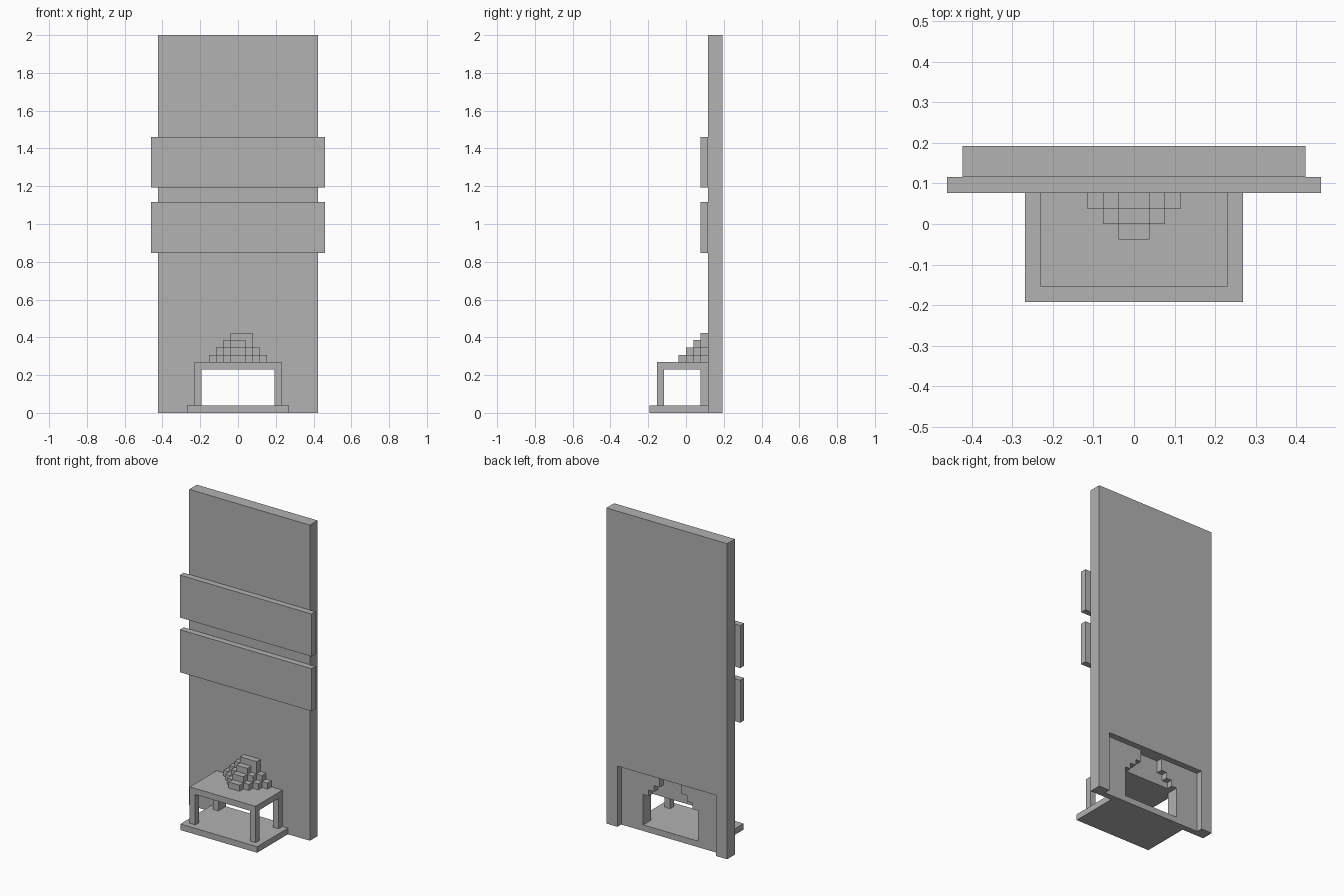
import bpy, bmesh

cube = bpy.data.objects.get("Cube")
if cube:
    bpy.data.objects.remove(cube, do_unlink=True)

U = 2 / 52  # one block; all sizes below are in blocks

stone = bpy.data.materials.new("grey_stone")
stone.use_nodes = True
grey = (0.445, 0.445, 0.445, 1)
stone.diffuse_color = grey
stone.node_tree.nodes["Principled BSDF"].inputs["Base Color"].default_value = grey


def prism(name, outline, axis, start, end):
    """Extrude an outline along z (outline in x, y) or y (outline in x, z)."""
    bm = bmesh.new()
    place = (lambda a, b, t: (a * U, b * U, t * U)) if axis == "z" else \
            (lambda a, b, t: (a * U, t * U, b * U))
    face = bm.faces.new([bm.verts.new(place(a, b, start)) for a, b in outline])
    new = bmesh.ops.extrude_face_region(bm, geom=[face])["geom"]
    shift = place(0, 0, end - start)
    bmesh.ops.translate(bm, vec=shift, verts=[v for v in new if isinstance(v, bmesh.types.BMVert)])
    bmesh.ops.recalc_face_normals(bm, faces=bm.faces)
    mesh = bpy.data.meshes.new(name)
    bm.to_mesh(mesh)
    bm.free()
    mesh.materials.append(stone)
    obj = bpy.data.objects.new(name, mesh)
    bpy.context.collection.objects.link(obj)
    return obj


def box(name, x, y, z):
    outline = [(x[0], y[0]), (x[1], y[0]), (x[1], y[1]), (x[0], y[1])]
    return prism(name, outline, "z", *z)


# Wall: plain upper slab, with a recess in the back of its foot
box("wall", (-11, 11), (3, 5), (10, 52))
for side, label in ((1, "left"), (-1, "right")):
    box("wall_foot_" + label, sorted((9 * side, 11 * side)), (3, 5), (0, 10))
    # thin panel in front of the recess, with one half of the stepped opening
    half = [(0, 0), (9, 0), (9, 10), (2, 10), (2, 8), (3, 8), (3, 7),
            (4, 7), (4, 6), (5, 6), (5, 1), (0, 1)]
    prism("recess_panel_" + label, [(side * x, z) for x, z in half], "y", 3, 4)

# Two broad bands across the front
for label, bottom in (("lower", 22), ("upper", 31)):
    box(label + "_band", (-12, 12), (2, 3), (bottom, bottom + 7))

# Base plate and table
box("base_plate", (-7, 7), (-5, 3), (0, 1))
box("table_top", (-6, 6), (-4, 3), (6, 7))
for x in (-6, 5):
    for y, label in ((-4, "front"), (2, "back")):
        box(label + "_leg", (x, x + 1), (y, y + 1), (1, 6))

# Stepped pile against the wall, each layer a stepped half pyramid
for layer in range(3):
    width = 4 - layer
    right = []
    for step in range(width):
        y = 3 - step
        right += [(width - step, y), (width - step, y - 1)]
    left = [(-x, y) for x, y in reversed(right)]
    prism("pile_layer", right + left, "z", 7 + layer, 8 + layer)
box("pile_cap", (-1, 2), (2, 3), (10, 11))
